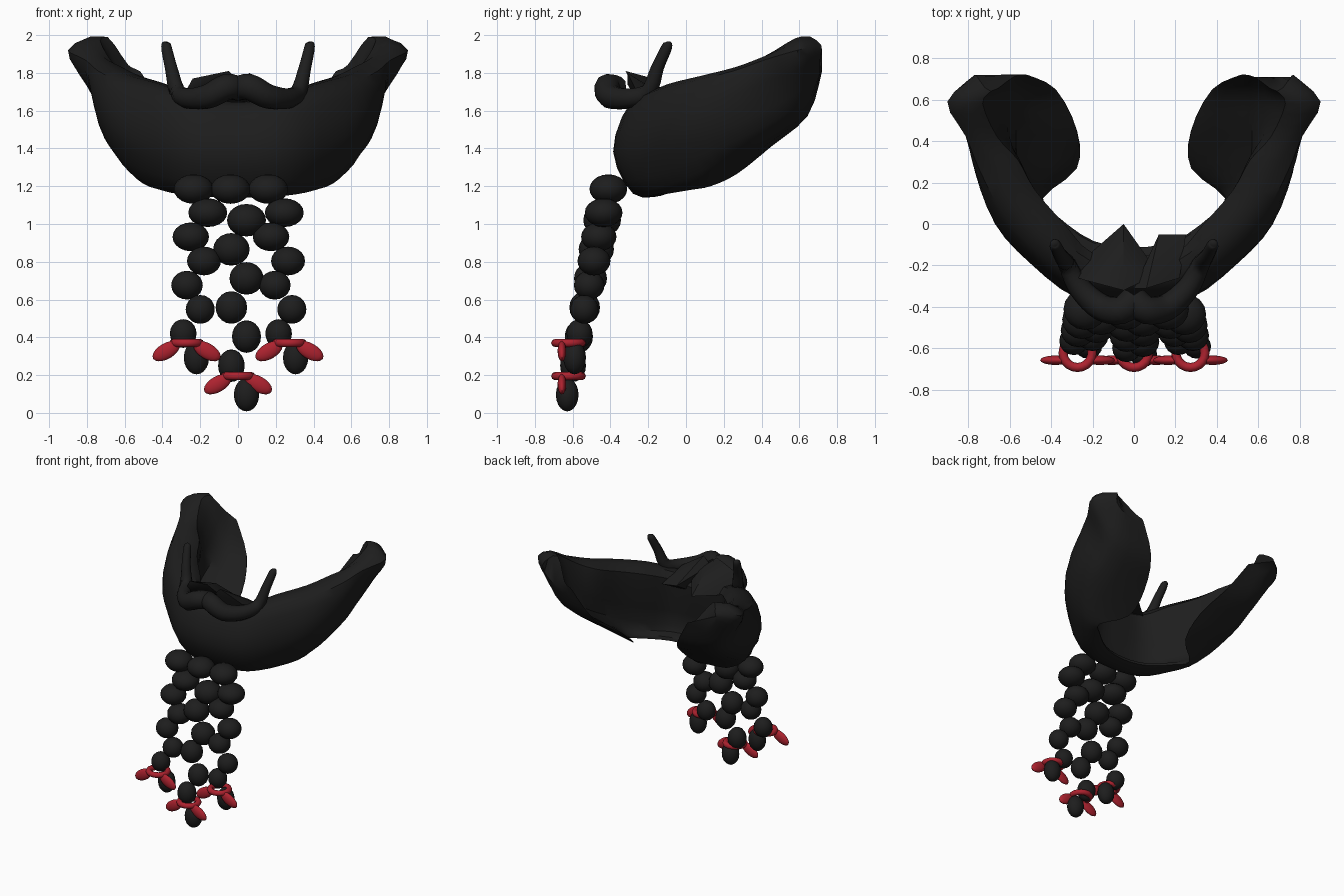
import bpy, bmesh
from math import sin, cos, pi, radians
from mathutils import Vector as V, Matrix

if "Cube" in bpy.data.objects:
    bpy.data.objects.remove(bpy.data.objects["Cube"])


def material(name, rgb):
    m = bpy.data.materials.new(name)
    m.use_nodes = True
    m.diffuse_color = (*rgb, 1)
    b = next(n for n in m.node_tree.nodes if n.type == 'BSDF_PRINCIPLED')
    b.inputs["Base Color"].default_value = (*rgb, 1)
    b.inputs["Roughness"].default_value = 0.8
    return m


black = material("black_hair", (0.0125, 0.0125, 0.0125))
red = material("red_ribbon", (0.42, 0.016, 0.028))


def finish(bm, name, mat, angle=40):
    bmesh.ops.recalc_face_normals(bm, faces=bm.faces)
    me = bpy.data.meshes.new(name)
    bm.to_mesh(me)
    bm.free()
    me.materials.append(mat)
    ob = bpy.data.objects.new(name, me)
    bpy.context.collection.objects.link(ob)
    bpy.ops.object.select_all(action='DESELECT')
    ob.select_set(True)
    bpy.context.view_layer.objects.active = ob
    bpy.ops.object.shade_smooth_by_angle(angle=radians(angle))


def spline(a, b, c, d, t):
    return b + (c - a) * (t / 2) + (a * 2 - b * 5 + c * 4 - d) * (t * t / 2) \
        + (b * 3 - a - c * 3 + d) * (t ** 3 / 2)


def smooth_rows(rows, steps, closed):
    """Interpolate a list of rows of points along the list."""
    n, out = len(rows), []
    for i in range(n if closed else n - 1):
        ids = [(i + k) % n if closed else min(max(i + k, 0), n - 1) for k in (-1, 0, 1, 2)]
        for s in range(steps):
            out.append([spline(*q, s / steps) for q in zip(*(rows[k] for k in ids))])
    return out if closed else out + [rows[-1]]


def bridge(bm, r, q):
    """Join two rings of vertices with quads."""
    n = len(r)
    for k in range(n):
        bm.faces.new((r[k], r[(k + 1) % n], q[(k + 1) % n], q[k]))


# Beard shell: sections from chin to ear (rim, belly, underside, inner edge)
half = [
    [(0, -.30, 1.62), (0, -.385, 1.38), (0, -.28, 1.16), (0, -.13, 1.15)],
    [(.25, -.28, 1.65), (.27, -.36, 1.4), (.26, -.25, 1.17), (.2, -.1, 1.16)],
    [(.45, -.15, 1.71), (.5, -.19, 1.44), (.43, -.1, 1.205), (.37, .02, 1.18)],
    [(.63, .05, 1.76), (.67, 0, 1.52), (.58, .08, 1.28), (.45, .12, 1.2)],
    [(.74, .25, 1.81), (.755, .25, 1.6), (.65, .3, 1.39), (.31, .27, 1.27)],
    [(.81, .42, 1.87), (.77, .45, 1.69), (.66, .49, 1.5), (.31, .45, 1.41)],
    [(.9, .59, 1.92), (.81, .6, 1.76), (.67, .63, 1.62), (.4, .64, 1.57)],
    [(.76, .715, 1.95), (.76, .71, 1.87), (.67, .71, 1.8), (.52, .71, 1.78)],
]
sections = []
for i, pts in enumerate(half):
    rim, belly, under, edge = map(V, pts)
    a = min(i / 5, 1) * pi / 2
    inward = V((-sin(a), cos(a), 0))
    lip = edge + V((0, .01, .03))
    floor = under + inward * .09 + V((0, 0, .09 - .007 * i))
    wall = rim + inward * (.15 + .04 * (1 < i < 5)) + V((0, 0, -.02))
    if i > 5:
        wall = V((.73, .58, 1.97)) if i == 6 else V((.69, .64, 1.99))
    sections.append([rim, belly, under, edge, lip, floor, wall])
mirror = [[V((-p.x, p.y, p.z)) for p in s] for s in sections[:0:-1]]
grid = smooth_rows(mirror + sections, 3, False)
grid = [list(r) for r in zip(*smooth_rows([list(c) for c in zip(*grid)], 3, True))]
bm = bmesh.new()
rings = [[bm.verts.new(p) for p in r] for r in grid]
for r, q in zip(rings, rings[1:]):
    bridge(bm, r, q)
for r in (rings[0], rings[-1]):
    bmesh.ops.triangulate(bm, faces=[bm.faces.new(r)])
finish(bm, "beard_shell", black)


# Faceted tufts behind the lip
def tuft(name, pts):
    bm = bmesh.new()
    verts = [bm.verts.new(p) for p in pts]
    bmesh.ops.convex_hull(bm, input=verts)
    finish(bm, name, black, 45)


tuft("lip_tuft_right", [(-.3, -.25, 1.66), (-.24, -.27, 1.77), (-.05, -.32, 1.81), (-.05, -.21, 1.78),
                        (.12, -.24, 1.66), (-.05, 0, 1.62), (-.21, -.14, 1.62)])
tuft("lip_tuft_left", [(0, -.31, 1.74), (.06, -.31, 1.8), (.22, -.26, 1.7), (.25, -.05, 1.62),
                       (.12, -.05, 1.64), (.1, -.2, 1.55)])

# Moustache: two tapered tubes with upturned tips
path = [(0, -.36, 1.715, .065), (.06, -.415, 1.725, .07), (.16, -.4, 1.675, .065), (.26, -.31, 1.665, .055),
        (.32, -.2, 1.7, .045), (.355, -.15, 1.83, .034), (.38, -.1, 1.94, .028), (.382, -.095, 1.965, .012)]
for side, word in ((1, "left"), (-1, "right")):
    rows = smooth_rows([[V((side * x, y, z, r))] for x, y, z, r in path], 4, False)
    bm = bmesh.new()
    rings = []
    for i, (p,) in enumerate(rows):
        along = (rows[min(i + 1, len(rows) - 1)][0] - rows[max(i - 1, 0)][0]).xyz.normalized()
        u = along.cross(V((0, 1, .9))).normalized()
        w = along.cross(u)
        rings.append([bm.verts.new(p.xyz + (u * cos(k * pi / 5) + w * sin(k * pi / 5)) * p.w)
                      for k in range(10)])
    for r, q in zip(rings, rings[1:]):
        bridge(bm, r, q)
    bm.faces.new(rings[0])
    bm.faces.new(rings[-1])
    finish(bm, "moustache_" + word, black, 60)


def ellipsoid(bm, centre, size, tilt=0):
    m = Matrix.Translation(centre) @ Matrix.Rotation(tilt, 4, 'Y') @ Matrix.Diagonal((*size, 1))
    bmesh.ops.create_uvsphere(bm, u_segments=16, v_segments=10, radius=1, matrix=m)


# Braids: zigzag strings of beads leaning forward
def lean(z):
    return -.41 - .2 * (1.19 - z)


# word: top bead x, column x, first z, z step, sideways drift per bead
braids = {"right": (-.235, -.2, 1.06, .128, -.01), "middle": (-.04, .005, 1.02, .154, 0),
          "left": (.16, .205, 1.06, .128, .01)}
for word, (top_x, mid_x, z0, step, drift) in braids.items():
    bm = bmesh.new()
    ellipsoid(bm, (top_x, lean(1.185), 1.185), (.105, .1, .078))
    for i in range(7):
        z = z0 - step * i
        x = mid_x + drift * i + (.04 if i % 2 == 0 else -.04)
        tall = .086 if word == "middle" else .076
        if i == 6:
            size = (.067, .06, .088)
        else:
            wide = .103 - .0065 * i
            size = (wide, wide * .97, tall)
        ellipsoid(bm, (x, lean(z), z), size)
    finish(bm, "braid_" + word, black, 60)

# Ribbon bows: a ring round each braid with two drooping loops
for word, x, z in (("right", -.272, .37), ("middle", 0, .195), ("left", .272, .37)):
    bm = bmesh.new()
    rings = []
    for i in range(20):
        a = i * pi / 10
        rings.append([bm.verts.new((x + cos(a) * (.07 + .022 * cos(b)),
                                    -.622 + sin(a) * (.07 + .022 * cos(b)), z + .022 * sin(b)))
                      for b in (k * pi / 4 for k in range(8))])
    for i in range(20):
        bridge(bm, rings[i - 1], rings[i])
    for s in (1, -1):
        ellipsoid(bm, (x + s * .108, -.657, z - .043), (.08, .023, .042), s * radians(30))
    finish(bm, "bow_" + word, red, 60)
